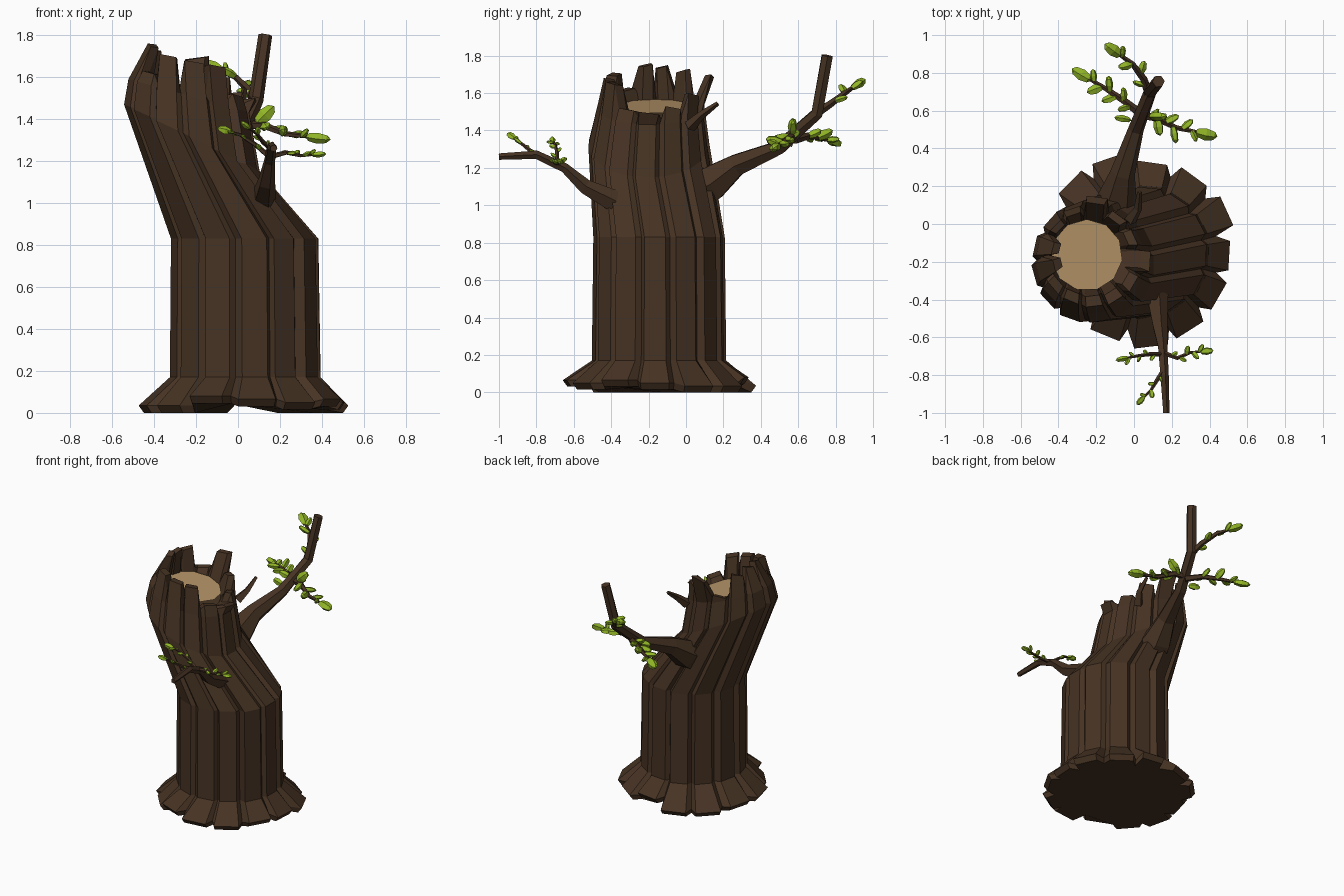
import bpy, bmesh, random
from math import sin, cos, pi, tau
from mathutils import Vector, Matrix

if "Cube" in bpy.data.objects:
    bpy.data.objects.remove(bpy.data.objects["Cube"])

random.seed(7)


def material(name, col):
    m = bpy.data.materials.new(name)
    m.diffuse_color = (*col, 1)
    m.use_nodes = True
    m.node_tree.nodes["Principled BSDF"].inputs["Base Color"].default_value = m.diffuse_color
    return m


BARK = material("bark", (0.062, 0.033, 0.017))
WOOD = material("cut_wood", (0.47, 0.30, 0.14))
LEAF = material("leaf_green", (0.29, 0.47, 0.02))


def finish(bm, name, mat):
    bmesh.ops.recalc_face_normals(bm, faces=bm.faces)
    me = bpy.data.meshes.new(name)
    bm.to_mesh(me)
    bm.free()
    ob = bpy.data.objects.new(name, me)
    me.materials.append(mat)
    bpy.context.collection.objects.link(ob)
    return ob


def skin(bm, rings):
    """Bridge consecutive vertex rings with quads and cap both ends."""
    vs = [[bm.verts.new(p) for p in r] for r in rings]
    n = len(vs[0])
    for a, b in zip(vs, vs[1:]):
        for i in range(n):
            j = (i + 1) % n
            bm.faces.new((a[i], a[j], b[j], b[i]))
    bm.faces.new(vs[0][::-1])
    bm.faces.new(vs[-1])


# Trunk: planks of bark with grooves between, broken teeth on the rim
N = 13
tooth_top = [1.50, 1.53, 1.60, 1.70, 1.58, 1.73, 1.75, 1.76, 1.63, 1.71, 1.68, 1.66, 1.52]
tooth_lean = [.08, .02, .03, .08, .03, .0, -.05, -.06, .0, .0, .01, .02, .03]
rings = [[] for _ in range(9)]


def put(k, cx, cy, r, a, z):
    rings[k].append(Vector((cx + r * cos(a), cy + r * sin(a), z)))


for k in range(N):
    flare = random.uniform(.46, .525)
    foot = random.choice([0, .015, .03, .045])
    bulge = random.uniform(.985, 1.045)
    wob = random.uniform(-.03, .03)
    for t, groove in ((-.40, 0), (.30 + wob, 0), (.44, 1)):
        a = (k + t) * tau / N + wob
        s = bulge * (.93 if groove else 1) * (.985 if t > 0 else 1)
        c = cos(a)
        put(0, .03, -.14, flare * .95 - .06 * groove, a, foot)
        put(1, .03, -.14, flare - .07 * groove, a, foot + .035)
        put(2, .04, -.145, .358 * s, a, .17)
        put(3, .037, -.145, .35 * s, a, .83)
        put(4, -.215, -.20, .322 * s, a, 1.31 - .16 * c)
        mid = 1.51 - .08 * c
        put(5, -.23, -.19, .287 * s, a, mid)
        h = mid + .03 if groove else tooth_top[k] - (.015 if t > 0 else 0)
        h = max(h, mid + .02)
        ro = .25 + (0 if groove else tooth_lean[k])
        put(6, -.24, -.18, ro, a, h)
        put(7, -.245, -.17, ro - .045, a, h - .005)
        put(8, -.25, -.165, .183, a, 1.48 - .04 * c)
bm = bmesh.new()
skin(bm, rings)
finish(bm, "trunk", BARK)

# Cut wood inside the broken top
bm = bmesh.new()
bmesh.ops.create_circle(bm, cap_ends=True, segments=11, radius=.19)
for v in bm.verts:
    v.co = Vector((v.co.x - .25, v.co.y - .165, 1.53 - .2 * v.co.x))
finish(bm, "cut_wood", WOOD)


def tube(bm, path, radii, sides=5):
    pts = [Vector(p) for p in path]
    out = []
    ref = Vector((1, .1, .05)) if abs((pts[-1] - pts[0]).normalized().x) < .7 else Vector((0, .1, 1))
    for i, p in enumerate(pts):
        d = (pts[min(i + 1, len(pts) - 1)] - pts[max(i - 1, 0)]).normalized()
        u = (ref - d * ref.dot(d)).normalized()
        w = d.cross(u)
        out.append([p + radii[i] * (u * cos(tau * j / sides) + w * sin(tau * j / sides))
                    for j in range(sides)])
    skin(bm, out)


def leaf(bm, pos, direction, size):
    """Faceted pointed bud starting at pos."""
    d = direction.normalized()
    m = (Matrix.Translation(pos + d * size * .45) @ d.to_track_quat('Z', 'Y').to_matrix().to_4x4()
         @ Matrix.Rotation(random.uniform(0, tau), 4, 'Z')
         @ Matrix.Diagonal((size * .30, size * .22, size * .52, 1)))
    bmesh.ops.create_uvsphere(bm, u_segments=5, v_segments=4, radius=1, matrix=m)


def twig(wood, leaves, path, r, tip, count):
    """Thin side shoot with a leaf at its tip and alternating leaves along it."""
    pts = [Vector(p) for p in path]
    tube(wood, pts, [r * (1 - .6 * i / (len(pts) - 1)) for i in range(len(pts))], 5)
    end = (pts[-1] - pts[-2]).normalized()
    leaf(leaves, pts[-1] - end * tip * .1, end, tip)
    for i in range(count):
        f = (.2 + .7 * i / max(count - 1, 1)) * (len(pts) - 1)
        n = min(int(f), len(pts) - 2)
        p = pts[n].lerp(pts[n + 1], f - n)
        d = (pts[n + 1] - pts[n]).normalized()
        side = d.cross(Vector((0, 0, 1))).normalized() * (1 if i % 2 else -1)
        side += Vector((0, 0, random.uniform(-.2, .7)))
        leaf(leaves, p, d * .8 + side, tip * random.uniform(.55, .85))


# Large back branch, its shoots and leaves
wood, green = bmesh.new(), bmesh.new()
tube(wood, [(-.10, .02, 1.06), (-.09, .14, 1.12), (-.06, .27, 1.215), (.01, .50, 1.31),
            (.085, .70, 1.49), (.13, .755, 1.80)], [.13, .105, .066, .042, .036, .033], 6)
twig(wood, green, [(.08, .68, 1.48), (.05, .77, 1.54), (-.01, .85, 1.60), (-.08, .90, 1.635)], .025, .115, 4)
twig(wood, green, [(.04, .58, 1.35), (-.05, .65, 1.37), (-.14, .71, 1.36), (-.24, .77, 1.345)], .024, .12, 6)
twig(wood, green, [(.03, .58, 1.37), (.12, .56, 1.37), (.22, .51, 1.33), (.34, .485, 1.315)], .024, .12, 6)
leaf(green, Vector((.09, .57, 1.38)), Vector((.6, 0, .6)), .12)
leaf(green, Vector((-.02, .55, 1.33)), Vector((-.6, .1, .1)), .09)
finish(wood, "back_branch", BARK)
finish(green, "back_branch_leaves", LEAF)

# Smaller front branch, its shoots and leaves
wood, green = bmesh.new(), bmesh.new()
tube(wood, [(.12, -.38, 1.02), (.135, -.54, 1.10), (.15, -.65, 1.20), (.16, -.80, 1.27),
            (.17, -1.0, 1.26)], [.062, .042, .027, .024, .018], 5)
twig(wood, green, [(.15, -.68, 1.22), (.23, -.71, 1.24), (.30, -.68, 1.225), (.36, -.675, 1.23)], .014, .07, 5)
twig(wood, green, [(.15, -.69, 1.22), (.08, -.69, 1.28), (.01, -.70, 1.325), (-.04, -.71, 1.34)], .014, .07, 5)
twig(wood, green, [(.16, -.77, 1.26), (.12, -.83, 1.29), (.09, -.88, 1.33), (.05, -.92, 1.36)], .014, .065, 4)
finish(wood, "front_branch", BARK)
finish(green, "front_branch_leaves", LEAF)

# Splinter on the right of the rim
bm = bmesh.new()
tube(bm, [(-.02, .02, 1.42), (.02, .08, 1.48), (.03, .17, 1.545)], [.035, .022, .012], 4)
finish(bm, "rim_splinter", BARK)
